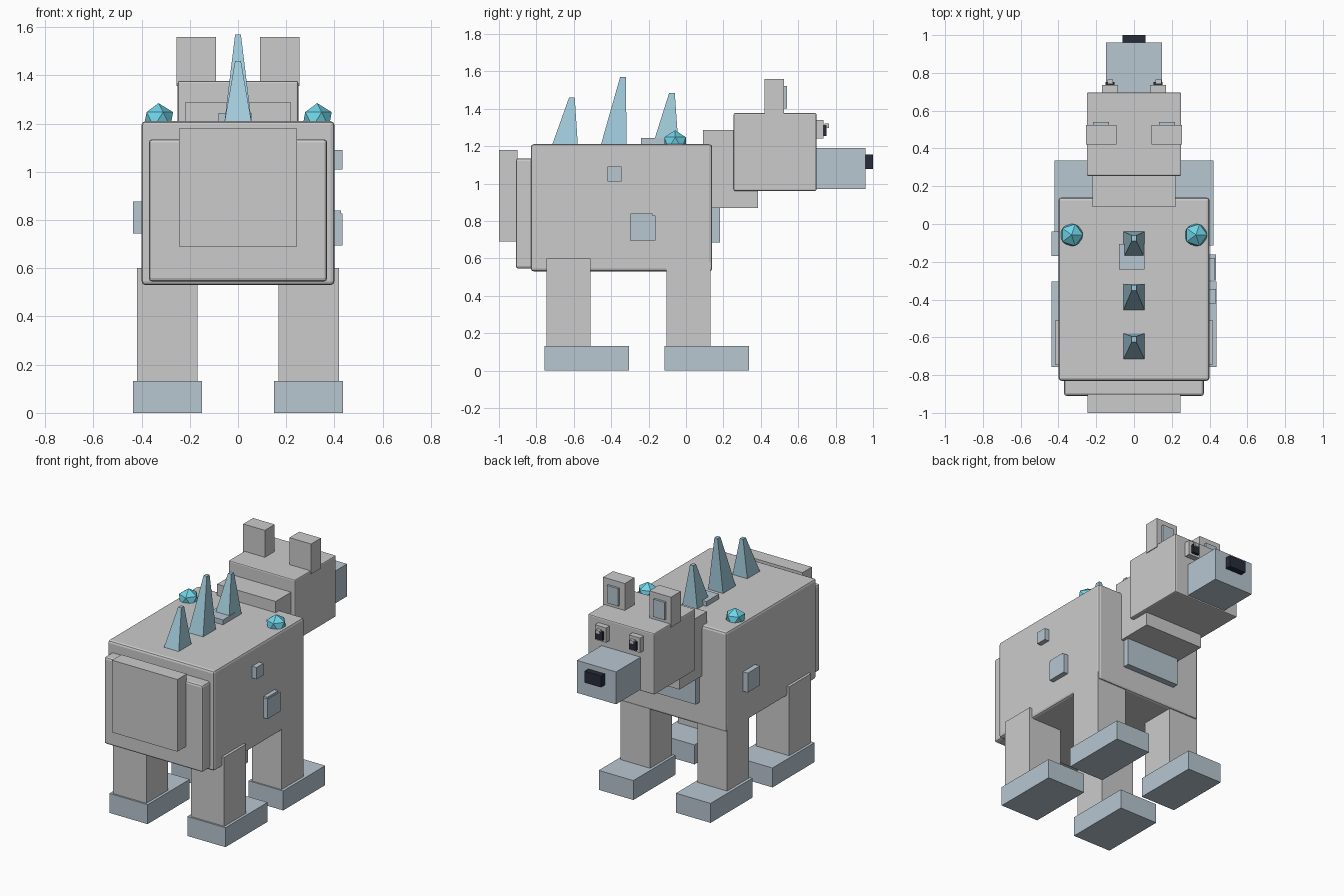
import bpy, bmesh

if "Cube" in bpy.data.objects:
    bpy.data.objects.remove(bpy.data.objects["Cube"])


def material(name, rgb):
    m = bpy.data.materials.new(name)
    m.diffuse_color = (*rgb, 1)
    m.use_nodes = True
    m.node_tree.nodes["Principled BSDF"].inputs["Base Color"].default_value = m.diffuse_color
    return m


PALE = material("pale_blue", (0.48, 0.57, 0.64))
ICE = material("ice", (0.36, 0.60, 0.71))
CYAN = material("cyan", (0.16, 0.66, 0.80))
DARK = material("dark", (0.02, 0.025, 0.04))


def finish(name, bm, mat=None):
    bmesh.ops.recalc_face_normals(bm, faces=bm.faces)
    me = bpy.data.meshes.new(name)
    bm.to_mesh(me)
    bm.free()
    ob = bpy.data.objects.new(name, me)
    bpy.context.collection.objects.link(ob)
    if mat:
        me.materials.append(mat)
    return ob


def box(name, x, y, z, mat=None, bevel=0):
    """Box from (min, max) ranges on each axis."""
    bm = bmesh.new()
    bmesh.ops.create_cube(bm, size=1)
    for v in bm.verts:
        v.co = [r[0] + (r[1] - r[0]) * (c + 0.5) for r, c in zip((x, y, z), v.co)]
    ob = finish(name, bm, mat)
    if bevel:
        mod = ob.modifiers.new("bevel", 'BEVEL')
        mod.width = bevel
        mod.segments = 2
    return ob


def pair(name, x, y, z, mat=None):
    box(name + "_right", x, y, z, mat)
    box(name + "_left", (-x[1], -x[0]), y, z, mat)


def spike(name, base, top, height):
    """Leaning four-sided spike; base and top are y ranges."""
    bm = bmesh.new()
    bmesh.ops.create_cube(bm, size=2)
    for v in bm.verts:
        up = v.co.z > 0
        ends = top if up else base
        v.co = (v.co.x * (0.012 if up else 0.057), ends[v.co.y > 0],
                height if up else 1.20)
    return finish(name, bm, ICE)


# Torso, rump and tail block
box("body", (-0.40, 0.40), (-0.83, 0.14), (0.53, 1.21), bevel=0.016)
box("rump", (-0.37, 0.37), (-0.91, -0.75), (0.545, 1.135), bevel=0.014)
box("tail", (-0.245, 0.245), (-1.0, -0.90), (0.69, 1.18))

# Neck, head, muzzle and nose
box("neck", (-0.22, 0.22), (0.09, 0.385), (0.87, 1.287))
box("head", (-0.25, 0.25), (0.255, 0.697), (0.96, 1.377), bevel=0.008)
box("muzzle", (-0.147, 0.147), (0.68, 0.96), (0.97, 1.19), PALE)
box("nose", (-0.062, 0.062), (0.95, 1.0), (1.077, 1.155), DARK)

# Ears and eyes
pair("ear", (0.092, 0.255), (0.42, 0.525), (1.355, 1.56))
pair("inner_ear", (0.132, 0.217), (0.515, 0.54), (1.40, 1.52), PALE)
pair("eye_socket", (0.086, 0.17), (0.69, 0.735), (1.24, 1.34))
pair("pupil", (0.102, 0.152), (0.725, 0.752), (1.255, 1.312), DARK)
for side, x in (("right", 0.13), ("left", -0.125)):
    box("eye_glint_" + side, (x - 0.015, x + 0.015), (0.74, 0.764), (1.298, 1.322))

# Legs and feet
pair("hind_leg", (0.167, 0.418), (-0.745, -0.51), (0.13, 0.60))
pair("hind_foot", (0.149, 0.436), (-0.757, -0.305), (0, 0.132), PALE)
pair("fore_leg", (0.178, 0.40), (-0.105, 0.13), (0.13, 0.58))
pair("fore_foot", (0.16, 0.42), (-0.115, 0.336), (0, 0.132), PALE)

# Frost patches on chest, sides and back
box("chest_patch", (-0.20, 0.20), (0.13, 0.182), (0.685, 0.90), PALE)
box("side_patch_upper", (0.39, 0.433), (-0.42, -0.345), (1.01, 1.09), PALE)
box("side_patch_lower", (0.39, 0.433), (-0.30, -0.162), (0.695, 0.828), PALE)
box("side_patch_step", (0.39, 0.428), (-0.298, -0.18), (0.725, 0.84), PALE)
box("side_patch_left", (-0.436, -0.39), (-0.17, -0.04), (0.745, 0.877), PALE)
box("back_patch", (-0.08, 0.055), (-0.24, -0.105), (1.20, 1.243), PALE)

# Row of ice spikes
spike("spike_fore", (-0.18, -0.04), (-0.09, -0.06), 1.485)
spike("spike_middle", (-0.457, -0.317), (-0.352, -0.322), 1.57)
spike("spike_hind", (-0.718, -0.578), (-0.625, -0.595), 1.46)

# Shoulder crystals
for side, x in (("right", 0.328), ("left", -0.33)):
    bpy.ops.mesh.primitive_ico_sphere_add(subdivisions=1, radius=0.068,
                                          location=(x, -0.058, 1.217))
    crystal = bpy.context.object
    crystal.name = "crystal_" + side
    crystal.data.materials.append(CYAN)
